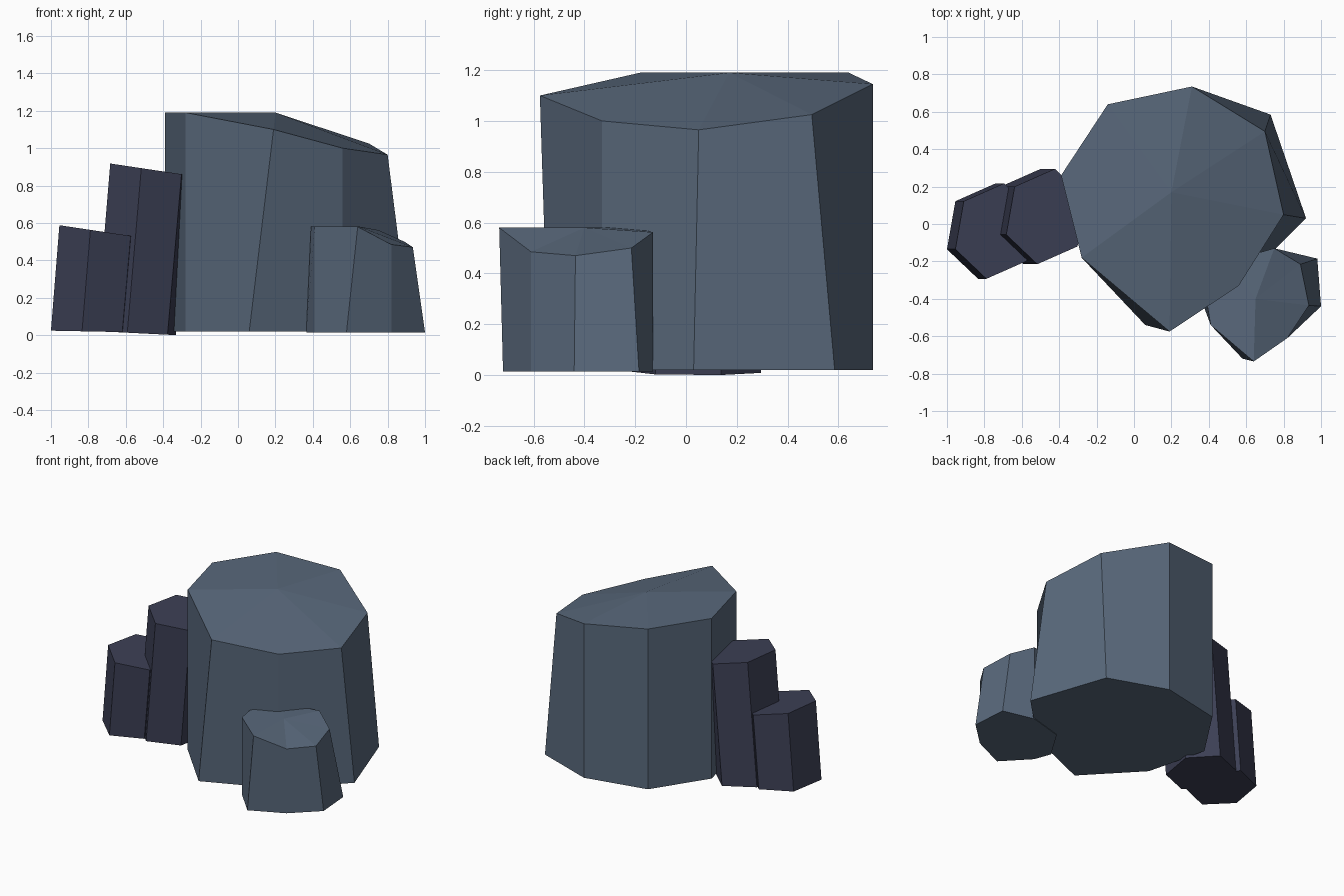
import bpy
import bmesh

if "Cube" in bpy.data.objects:
    bpy.data.objects.remove(bpy.data.objects["Cube"])


def material(name, color):
    m = bpy.data.materials.new(name)
    m.diffuse_color = (*color, 1)
    m.use_nodes = True
    m.node_tree.nodes["Principled BSDF"].inputs["Base Color"].default_value = m.diffuse_color
    return m


def faceted_block(name, bottom, top, apex, mat):
    """Join two rings with flat sides, an n-gon base and a fanned top."""
    bm = bmesh.new()
    lo = [bm.verts.new(p) for p in bottom]
    hi = [bm.verts.new(p) for p in top]
    tip = bm.verts.new(apex)
    n = len(lo)
    bm.faces.new(lo[::-1])
    for i in range(n):
        j = (i + 1) % n
        bm.faces.new((lo[i], lo[j], hi[j], hi[i]))
        bm.faces.new((hi[i], hi[j], tip))
    bmesh.ops.recalc_face_normals(bm, faces=bm.faces[:])
    mesh = bpy.data.meshes.new(name)
    bm.to_mesh(mesh)
    bm.free()
    mesh.materials.append(mat)
    obj = bpy.data.objects.new(name, mesh)
    bpy.context.collection.objects.link(obj)
    return obj


def rock(name, top, moved, base_z, apex, mat):
    """Base follows the top outline, except for corners that flare out."""
    base = [(*moved.get(i, p[:2]), base_z) for i, p in enumerate(top)]
    return faceted_block(name, base, top, apex, mat)


def crystal(name, x, y, top_z, base_z, lean, base_slope, mat):
    """Leaning hexagonal prism with a slanted top."""
    half = [(-0.213, -0.097), (-0.047, -0.255), (0.168, -0.16)]
    ring = half + [(-a, -b) for a, b in half]
    top = [(x + a, y + b, top_z - 0.15 * a) for a, b in ring]
    base = [(x - lean + a, y + b, base_z - base_slope * a) for a, b in ring]
    return faceted_block(name, base, top, (x, y, top_z), mat)


stone = material("blue_grey_stone", (0.10, 0.14, 0.20))
dark = material("dark_stone", (0.045, 0.05, 0.09))

# Main boulder
rock("large_rock",
     [(-0.39, 0.26, 1.19), (-0.28, -0.18, 1.19), (0.19, -0.575, 1.10),
      (0.56, -0.33, 1.0), (0.80, 0.05, 0.965), (0.70, 0.495, 1.025),
      (0.31, 0.735, 1.145), (-0.14, 0.64, 1.19)],
     {2: (0.06, -0.54), 4: (0.92, 0.03), 5: (0.73, 0.585)},
     0.02, (0.20, 0.17, 1.19), stone)

# Small boulder at the front right
rock("small_rock",
     [(0.39, -0.42, 0.58), (0.41, -0.54, 0.58), (0.64, -0.735, 0.58),
      (0.82, -0.61, 0.485), (0.935, -0.435, 0.47), (0.89, -0.215, 0.50),
      (0.75, -0.13, 0.562), (0.50, -0.20, 0.58)],
     {0: (0.365, -0.42), 2: (0.58, -0.72), 4: (1.0, -0.44), 5: (0.98, -0.185)},
     0.015, (0.65, -0.40, 0.58), stone)

# Two leaning columns on the left
crystal("tall_column", -0.47, 0.04, 0.886, 0.011, 0.075, 0.05, dark)
crystal("short_column", -0.742, -0.038, 0.556, 0.02, 0.045, 0.02, dark)
